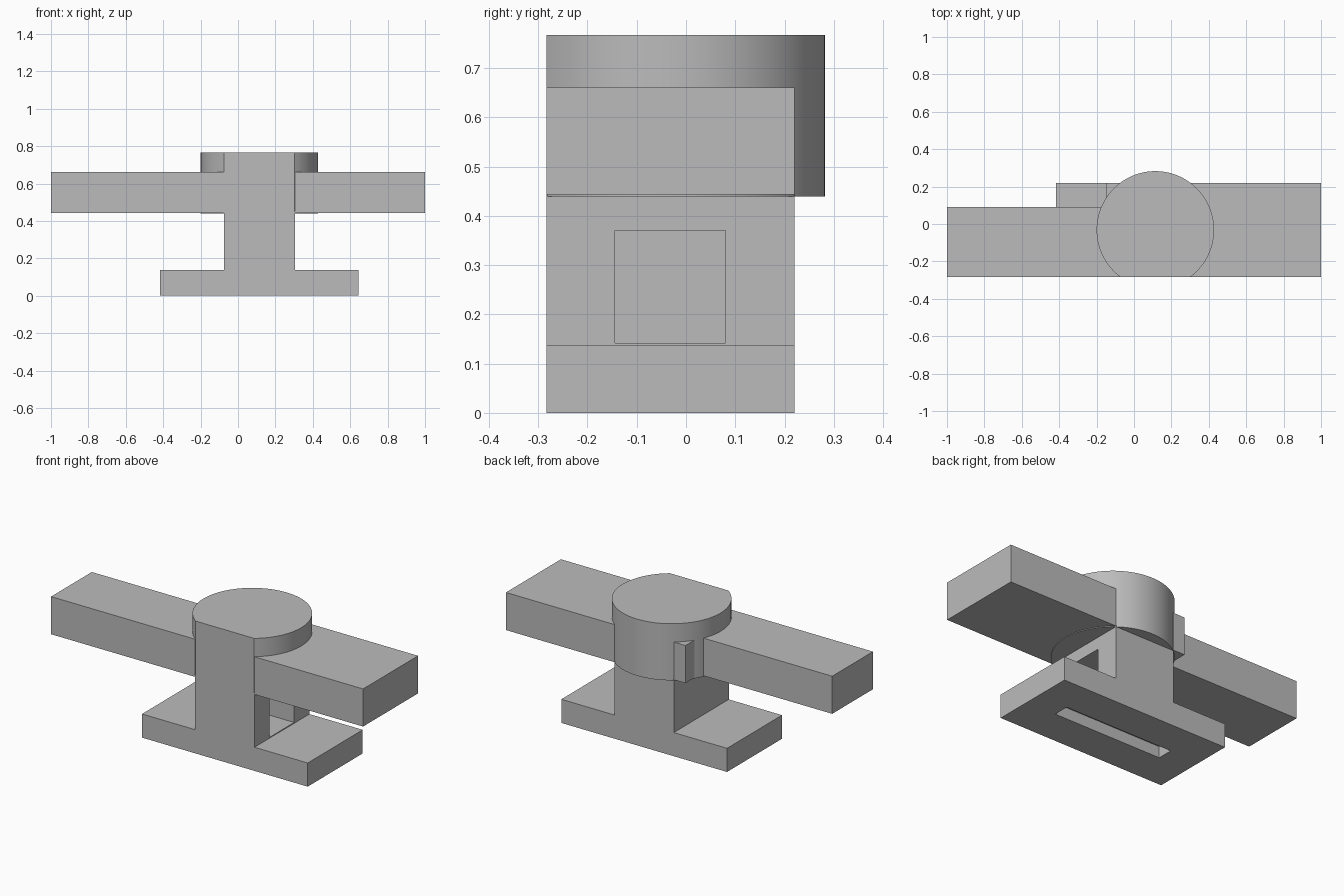
import bpy, bmesh, math

cube = bpy.data.objects.get("Cube")
if cube:
    bpy.data.objects.remove(cube, do_unlink=True)

grey = bpy.data.materials.new("plain grey")
grey.use_nodes = True
colour = (0.5, 0.5, 0.5, 1)
grey.diffuse_color = colour
grey.node_tree.nodes["Principled BSDF"].inputs["Base Color"].default_value = colour

FRONT, BACK = -0.283, 0.22
CX, CY, RADIUS = 0.114, -0.0315, 0.314
STEM_L, STEM_R = -0.076, 0.304


def prism(name, points, direction):
    """Extrude a closed outline along a direction."""
    bm = bmesh.new()
    face = bm.faces.new([bm.verts.new(p) for p in points])
    top = bmesh.ops.extrude_face_region(bm, geom=[face])["geom"]
    verts = [v for v in top if isinstance(v, bmesh.types.BMVert)]
    bmesh.ops.translate(bm, verts=verts, vec=direction)
    bmesh.ops.recalc_face_normals(bm, faces=bm.faces)
    mesh = bpy.data.meshes.new(name)
    bm.to_mesh(mesh)
    bm.free()
    mesh.materials.append(grey)
    obj = bpy.data.objects.new(name, mesh)
    bpy.context.collection.objects.link(obj)
    return obj


def box(name, x, y, z):
    outline = [(x[0], y[0], z[0]), (x[1], y[0], z[0]),
               (x[1], y[1], z[0]), (x[0], y[1], z[0])]
    return prism(name, outline, (0, 0, z[1] - z[0]))


def cut(target, cutter):
    mod = target.modifiers.new(cutter.name, 'BOOLEAN')
    mod.operation = 'DIFFERENCE'
    mod.solver = 'EXACT'
    mod.object = cutter
    cutter.hide_render = True
    cutter.hide_set(True)
    cutter.display_type = 'WIRE'


# Base and upright stem, from one inverted T profile
profile = [(-0.417, 0), (0.645, 0), (0.645, 0.137), (STEM_R, 0.137),
           (STEM_R, 0.45), (STEM_L, 0.45), (STEM_L, 0.137), (-0.417, 0.137)]
stem = prism("base_and_stem", [(x, FRONT, z) for x, z in profile],
             (0, BACK - FRONT, 0))

# Blind pocket in the stem side and blind slot under the base
cut(stem, box("stem_pocket_cutter", (0.0, 0.4), (-0.144, 0.08), (0.142, 0.37)))
cut(stem, box("base_slot_cutter", (-0.23, 0.458), (-0.075, 0.015), (-0.05, 0.065)))

# Round hub with a flat front
start = math.asin((FRONT - CY) / RADIUS)
sweep = math.pi - 2 * start
steps = 96
arc = [start + sweep * i / steps for i in range(steps + 1)]
hub = prism("round_hub", [(CX + RADIUS * math.cos(a), CY + RADIUS * math.sin(a), 0.439)
                          for a in arc], (0, 0, 0.328))
bpy.context.view_layer.objects.active = hub
hub.select_set(True)
bpy.ops.object.shade_smooth_by_angle(angle=math.radians(30))

# Arms, and the small stub behind the narrower arm
ARM_Z = (0.443, 0.661)
box("left_arm", (STEM_R, 1), (FRONT, BACK), ARM_Z)
box("right_arm", (-1, STEM_L), (FRONT, 0.09), ARM_Z)
box("rear_stub", (-0.15, STEM_L), (0.08, BACK), ARM_Z)
